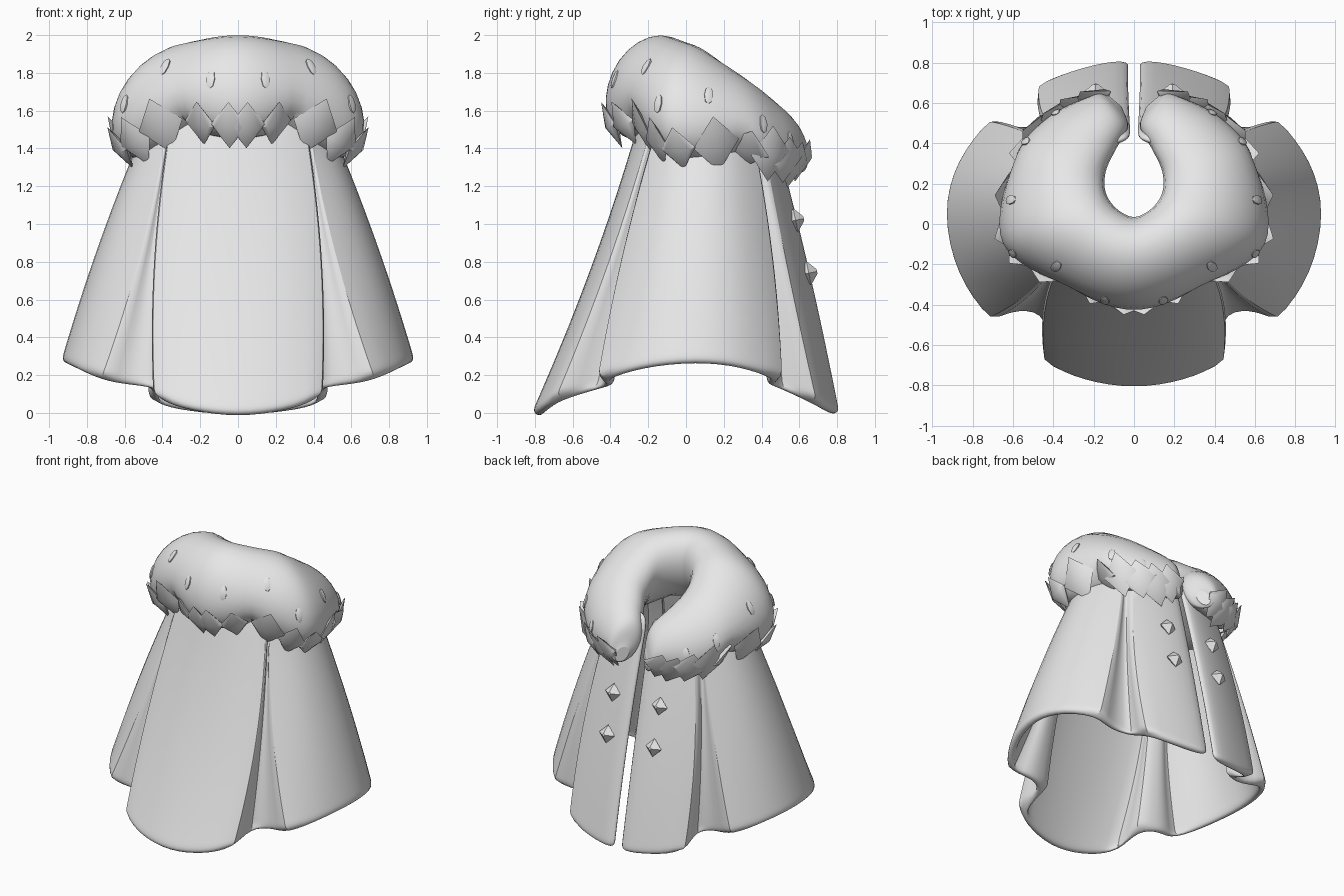
import bpy, bmesh, math, random
from mathutils import Vector, Matrix

if "Cube" in bpy.data.objects:
    bpy.data.objects.remove(bpy.data.objects["Cube"])
random.seed(4)

grey = bpy.data.materials.new("plain_grey")
grey.use_nodes = True
grey.diffuse_color = (0.8, 0.8, 0.8, 1)
grey.node_tree.nodes["Principled BSDF"].inputs["Base Color"].default_value = (0.8, 0.8, 0.8, 1)


def finish(name, bm, angle=None, thickness=0, levels=0):
    """Turn half a part into a mirrored, optionally thickened and smoothed object."""
    mesh = bpy.data.meshes.new(name)
    bm.to_mesh(mesh)
    bm.free()
    obj = bpy.data.objects.new(name, mesh)
    bpy.context.collection.objects.link(obj)
    mesh.materials.append(grey)
    mirror = obj.modifiers.new("mirror", "MIRROR")
    mirror.merge_threshold = 0.002
    if thickness:
        solid = obj.modifiers.new("thickness", "SOLIDIFY")
        solid.thickness = thickness
        solid.offset = -1
    if levels:
        sub = obj.modifiers.new("smooth", "SUBSURF")
        sub.levels = sub.render_levels = levels
    if angle:
        bpy.ops.object.select_all(action="DESELECT")
        obj.select_set(True)
        bpy.context.view_layer.objects.active = obj
        bpy.ops.object.shade_smooth_by_angle(angle=math.radians(angle))


def skin(bm, grid, closed=False):
    """Fill a grid of points (columns of rows) with quads."""
    cols = [[bm.verts.new(p) for p in col] for col in grid]
    rows = len(cols[0])
    for left, right in zip(cols, cols[1:]):
        for j in range(rows if closed else rows - 1):
            k = (j + 1) % rows
            bm.faces.new((left[j], right[j], right[k], left[k]))
    return cols


# Cloak: pleat columns from front centre to back opening.
# Each column is hem x, y, z, then chest x, y, then neck x, y.
CHEST_Z, NECK_Z = 1.15, 1.6
columns = [
    (0, -.83, -.01, 0, -.375, 0, -.24),
    (.25, -.79, .02, .24, -.36, .19, -.22),
    (.455, -.7, .075, .42, -.29, .35, -.16),
    (.43, -.46, .13, .4, -.25, .34, -.13),
    (.57, -.42, .15, .415, -.24, .35, -.12),
    (.725, -.485, .175, .435, -.265, .36, -.13),
    (.89, -.26, .25, .6, -.14, .43, -.04),
    (.96, .06, .28, .66, .08, .47, .1),
    (.89, .32, .25, .61, .27, .44, .22),
    (.725, .525, .175, .46, .42, .35, .33),
    (.57, .465, .15, .43, .4, .34, .32),
    (.44, .5, .13, .41, .41, .33, .33),
    (.485, .7, .05, .41, .46, .31, .38),
    (.26, .785, .01, .22, .54, .17, .42),
    (.025, .83, -.01, .02, .57, .015, .45),
]
FOLDS = (2, 3, 5, 9, 11, 12)
ROWS = 9


def through(z, z0, a, b, c):
    """Smooth curve through hem, chest and neck."""
    la = (z - CHEST_Z) * (z - NECK_Z) / ((z0 - CHEST_Z) * (z0 - NECK_Z))
    lb = (z - z0) * (z - NECK_Z) / ((CHEST_Z - z0) * (CHEST_Z - NECK_Z))
    return a * la + b * lb + c * (1 - la - lb)


grid = []
for hx, hy, hz, cx, cy, nx, ny in columns:
    levels = [hz + (NECK_Z - hz) * j / ROWS for j in range(ROWS + 1)]
    levels.insert(1, hz + 0.06)
    grid.append([(through(z, hz, hx, cx, nx), through(z, hz, hy, cy, ny), z) for z in levels])
bm = bmesh.new()
cols = skin(bm, grid)
crease = bm.edges.layers.float.new("crease_edge")
for i in FOLDS:
    for a, b in zip(cols[i], cols[i][1:]):
        bm.edges.get((a, b))[crease] = 0.4
finish("cloak", bm, 60, thickness=0.06, levels=2)

# Fur collar: inner rim x, y, outer rim x, y, then mid height and half height of the roll
stations = [Vector(s) for s in (
    (0, .035, 0, -.42, 1.735, .255),
    (.085, .075, .33, -.32, 1.71, .26),
    (.14, .155, .645, -.09, 1.65, .265),
    (.14, .26, .605, .31, 1.56, .225),
    (.09, .37, .43, .52, 1.49, .18),
    (.03, .48, .21, .64, 1.41, .14),
    (.06, .58, .13, .64, 1.34, .05),
)]
ghost = stations[1].copy()
ghost[0], ghost[2] = -ghost[0], -ghost[2]
padded = [ghost] + stations + [stations[-1] * 2 - stations[-2]]
LAST = len(stations) - 1


def station(u):
    i = min(max(int(u), 0), LAST - 1)
    t = u - i
    a, b, c, d = padded[i:i + 4]
    return b + ((c - a) + ((a * 2 - b * 5 + c * 4 - d) + (b * 3 - a - c * 3 + d) * t) * t) * t * 0.5


def collar_point(u, angle):
    """Point on the outward-sloping fur roll; its lower side is scalloped into locks."""
    ix, iy, ox, oy, z, high = station(u)
    inner, outer = Vector((ix, iy, z)), Vector((ox, oy, z))
    reach = (outer - inner) / 2
    lock = abs(math.cos(math.pi * u / 2)) ** 0.8
    hem = max(0, math.cos(angle + 0.9)) ** 3
    swell = 1 + hem * (0.36 * lock - 0.27)
    across = math.cos(angle) * swell
    rise = high * math.sin(angle) * swell - 0.3 * across * reach.length
    return (inner + outer) / 2 + reach * across + Vector((0, 0, rise))


RING, STEPS = 24, 8
bm = bmesh.new()
rings = [[collar_point(i / STEPS, math.tau * j / RING) for j in range(RING)]
         for i in range(LAST * STEPS + 1)]
cols = skin(bm, rings, closed=True)
bm.faces.new(cols[-1])
finish("fur_collar", bm, 40)


# Fur details lie along the roll and point down it
def fur_frame(u, angle, lift, hang):
    root = collar_point(u, angle)
    along = (collar_point(u, angle - 0.1) - root).normalized()
    side = (collar_point(u + 0.05, angle) - root).normalized()
    normal = side.cross(-along).normalized()
    along = (along * (1 - hang) + Vector((0, 0, -hang)) + normal * lift).normalized()
    side = along.cross(normal).normalized()
    frame = Matrix((side, side.cross(along), along)).transposed().to_4x4()
    return Matrix.Translation(root) @ frame


# Small almond tufts on the surface
bm = bmesh.new()
for u, angle in ((.45, .4), (1.3, .8), (1.8, .2), (2.5, .6), (3.4, .3), (4.2, .1)):
    size = Matrix.Diagonal((.027, .012, .052, 1))
    bmesh.ops.create_uvsphere(bm, u_segments=6, v_segments=4, radius=1,
                              matrix=fur_frame(u, angle, 0.1, 0.2) @ size)
finish("surface_tufts", bm, 40)

# Broad pointed locks, tapered at both ends, breaking up the lower edge
bm = bmesh.new()
for u in (.15, .65, 1.3, 1.7, 2.1, 2.6, 3.1, 3.6, 4.1, 4.5, 4.9):
    size = Matrix.Diagonal((random.uniform(0.09, 0.13), 0.035, random.uniform(0.13, 0.17), 1))
    place = fur_frame(u, -0.55 + random.uniform(-0.15, 0.15), 0.12, 0.1)
    bmesh.ops.create_uvsphere(bm, u_segments=8, v_segments=2, radius=1,
                              matrix=place @ size)
finish("hem_locks", bm, 50)

# Diamond studs down both sides of the back opening
bm = bmesh.new()
for y, z in ((.58, 1.02), (.65, .74)):
    place = Matrix.Translation((.19, y, z)) @ Matrix.Rotation(0.2, 4, "X")
    for tip in (1, -1):
        bmesh.ops.create_cone(bm, segments=4, radius1=.065, radius2=.012, depth=.045, cap_ends=True,
                              matrix=place @ Matrix.Rotation(-tip * math.pi / 2, 4, "X")
                              @ Matrix.Translation((0, 0, .022)))
finish("back_studs", bm)
